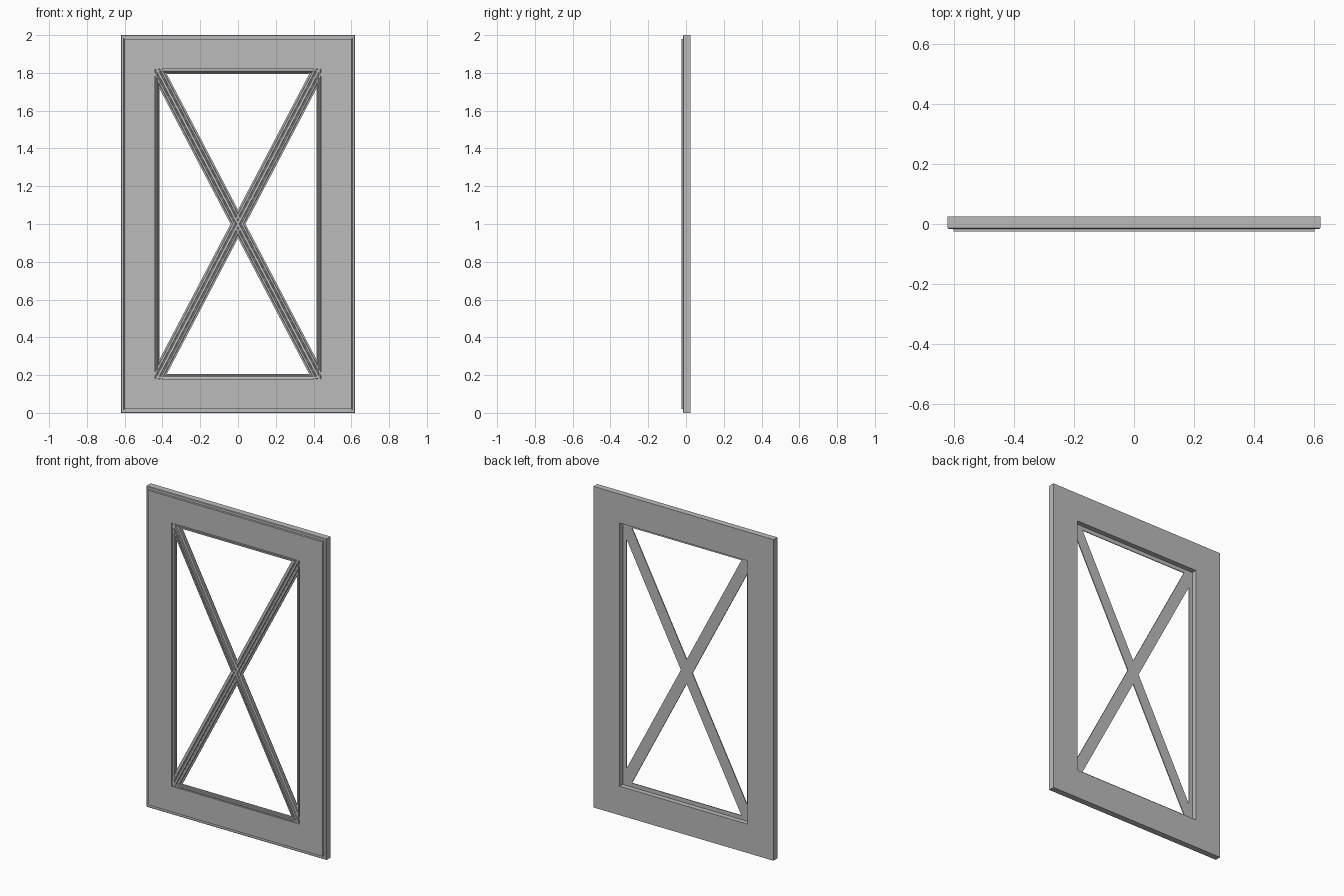
import bpy
import bmesh
import math
from mathutils import Matrix, Vector

cube = bpy.data.objects.get("Cube")
if cube:
    bpy.data.objects.remove(cube, do_unlink=True)

HALF_X, HALF_Z = 0.62, 1.0
OPENING = 0.18  # width of the frame boards

grey = bpy.data.materials.new("plain grey")
grey.use_nodes = True
grey.diffuse_color = (0.5, 0.5, 0.5, 1)
grey.node_tree.nodes["Principled BSDF"].inputs["Base Color"].default_value = (0.5, 0.5, 0.5, 1)


def finish(bm, name):
    bmesh.ops.recalc_face_normals(bm, faces=bm.faces)
    mesh = bpy.data.meshes.new(name)
    bm.to_mesh(mesh)
    bm.free()
    mesh.materials.append(grey)
    obj = bpy.data.objects.new(name, mesh)
    bpy.context.collection.objects.link(obj)
    return obj


def mitred_ring(name, profile):
    """Sweep a closed (inset, y) profile around the door rectangle."""
    bm = bmesh.new()
    corners = [(1, 1), (-1, 1), (-1, -1), (1, -1)]
    loops = [[bm.verts.new((sx * (HALF_X - i), y, HALF_Z + sz * (HALF_Z - i)))
              for sx, sz in corners] for i, y in profile]
    for a, b in zip(loops, loops[1:] + loops[:1]):
        for k in range(4):
            n = (k + 1) % 4
            bm.faces.new((a[k], a[n], b[n], b[k]))
    return finish(bm, name)


def diagonal_bar(name, side):
    """Extrude a symmetric moulded section corner to corner, trimmed to the opening."""
    half = [(0.035, -0.006), (0.035, -0.012), (0.026, -0.013), (0.024, -0.019),
            (0.015, -0.021), (0.013, -0.016), (0.008, -0.016), (0.006, -0.023)]
    section = half + [(-u, y) for u, y in reversed(half)]
    turn = Matrix.Rotation(side * math.atan2(0.425, 0.81), 4, 'Y')
    place = Matrix.Translation((0, 0, HALF_Z)) @ turn
    bm = bmesh.new()
    ends = [[bm.verts.new(place @ Vector((u, y, z))) for u, y in section] for z in (-1, 1)]
    for k in range(len(section)):
        n = (k + 1) % len(section)
        bm.faces.new((ends[0][k], ends[0][n], ends[1][n], ends[1][k]))
    for end in ends:
        bm.faces.new(end)
    # Trim both ends against the four sides of the opening
    for normal, reach in (((1, 0, 0), HALF_X - OPENING), ((0, 0, 1), HALF_Z - OPENING)):
        for s in (1, -1):
            direction = Vector(normal) * s
            cut = bmesh.ops.bisect_plane(
                bm, geom=bm.verts[:] + bm.edges[:] + bm.faces[:],
                plane_co=Vector((0, 0, HALF_Z)) + direction * reach,
                plane_no=direction, clear_outer=True)
            edges = [e for e in cut["geom_cut"] if isinstance(e, bmesh.types.BMEdge)]
            bmesh.ops.holes_fill(bm, edges=edges)
    return finish(bm, name)


# Frame board with a raised, grooved front panel
mitred_ring("frame", [
    (0, 0.025), (0, -0.013), (0.003, -0.016), (0.015, -0.016), (0.016, -0.012),
    (0.02, -0.012), (0.02, -0.025), (OPENING, -0.025), (OPENING, 0.025)])

# Stepped moulding lining the opening, set towards the front
mitred_ring("opening_moulding", [
    (OPENING, -0.006), (OPENING, -0.016), (0.184, -0.016), (0.186, -0.023),
    (0.192, -0.021), (0.194, -0.017), (0.199, -0.016), (0.201, -0.012),
    (0.205, -0.011), (0.205, -0.006)])

# Crossed bars
diagonal_bar("rising_cross_bar", 1)
diagonal_bar("falling_cross_bar", -1)
